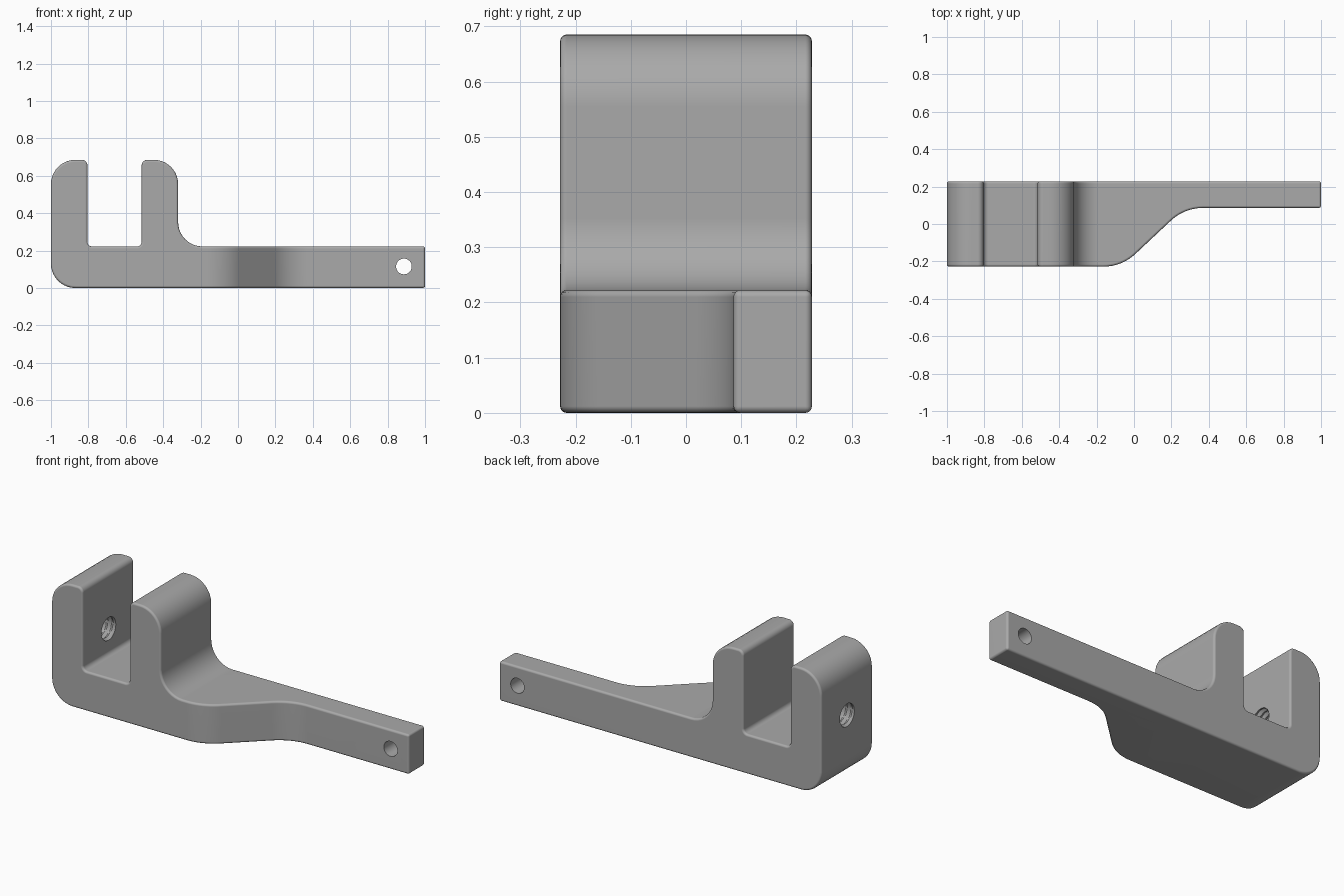
import bpy, bmesh
from math import pi, tan, sin, cos, radians
from mathutils import Vector, Matrix

default = bpy.data.objects.get("Cube")
if default:
    bpy.data.objects.remove(default)

TOP, DECK, HALF = 0.685, 0.222, 0.228

grey = bpy.data.materials.new("plain grey")
grey.use_nodes = True
colour = (0.4, 0.4, 0.4, 1)
grey.diffuse_color = colour
grey.node_tree.nodes["Principled BSDF"].inputs["Base Color"].default_value = colour


def rounded(corners, steps=10):
    """Outline through (u, v, radius) corners, each rounded by an arc."""
    out = []
    for i, (u, v, r) in enumerate(corners):
        p = Vector((u, v))
        if r == 0:
            out.append(p)
            continue
        a = (Vector(corners[i - 1][:2]) - p).normalized()
        b = (Vector(corners[(i + 1) % len(corners)][:2]) - p).normalized()
        half = a.angle(b) / 2
        centre = p + (a + b).normalized() * (r / sin(half))
        start = p + a * (r / tan(half)) - centre
        end = p + b * (r / tan(half)) - centre
        sweep = pi - 2 * half
        for k in range(steps + 1):
            t = k / steps
            out.append(centre + (start * sin((1 - t) * sweep)
                                 + end * sin(t * sweep)) / sin(sweep))
    return out


def finish(name, bm):
    bmesh.ops.recalc_face_normals(bm, faces=bm.faces)
    mesh = bpy.data.meshes.new(name)
    bm.to_mesh(mesh)
    bm.free()
    mesh.materials.append(grey)
    ob = bpy.data.objects.new(name, mesh)
    bpy.context.collection.objects.link(ob)
    return ob


def prism(name, outline, place, low, high):
    """Extrude an outline; place maps (u, v, depth) to a position."""
    bm = bmesh.new()
    face = bm.faces.new([bm.verts.new(place(p.x, p.y, low)) for p in outline])
    new = bmesh.ops.extrude_face_region(bm, geom=[face])["geom"]
    shift = Vector(place(0, 0, high)) - Vector(place(0, 0, low))
    bmesh.ops.translate(bm, vec=shift,
                        verts=[g for g in new if isinstance(g, bmesh.types.BMVert)])
    return finish(name, bm)


def activate(ob):
    bpy.ops.object.select_all(action="DESELECT")
    ob.select_set(True)
    bpy.context.view_layer.objects.active = ob


def cut(ob, tool, operation):
    mod = ob.modifiers.new("cut", "BOOLEAN")
    mod.operation, mod.solver, mod.object = operation, "EXACT", tool
    activate(ob)
    bpy.ops.object.modifier_apply(modifier=mod.name)
    bpy.data.objects.remove(tool)


# Side profile: two upright jaws with a slot, then a low arm
side = rounded([
    (-1, 0, 0.13), (1, 0, 0), (1, DECK, 0),
    (-0.32, DECK, 0.13), (-0.32, TOP, 0.13), (-0.515, TOP, 0.03),
    (-0.515, DECK, 0.025), (-0.805, DECK, 0.025),
    (-0.805, TOP, 0.03), (-1, TOP, 0.13)])
bracket = prism("clamp_bracket", side, lambda u, v, d: (u, d, v), -0.5, 0.5)

# Plan: wide block sweeping into a narrow arm along the back
plan = rounded([
    (-1.2, -HALF, 0), (-0.065, -HALF, 0.25), (0.27, 0.086, 0.25),
    (1.2, 0.086, 0), (1.2, HALF, 0), (-1.2, HALF, 0)])
cut(bracket, prism("plan_cutter", plan, lambda u, v, d: (u, v, d), -0.5, 1),
    "INTERSECT")

# Softened edges
bevel = bracket.modifiers.new("soft edges", "BEVEL")
bevel.width, bevel.segments = 0.012, 4
bevel.limit_method, bevel.angle_limit = "ANGLE", radians(40)
bevel.use_clamp_overlap = False
activate(bracket)
bpy.ops.object.modifier_apply(modifier=bevel.name)

# Pin hole through the arm tip
bm = bmesh.new()
bmesh.ops.create_cone(bm, cap_ends=True, segments=40, radius1=0.042, radius2=0.042,
                      depth=1, matrix=Matrix.Translation((0.887, 0, 0.115))
                      @ Matrix.Rotation(pi / 2, 4, "X"))
cut(bracket, finish("pin_cutter", bm), "DIFFERENCE")

# Threaded hole through the outer jaw
bm = bmesh.new()
sides, pitch, rows = 32, 0.032, 72
rings = []
for j in range(rows + 1):
    x = -1.05 + j * pitch / 8
    ring = []
    for i in range(sides):
        phase = (x / pitch - i / sides) % 1
        r = 0.058 + 0.012 * abs(2 * phase - 1)
        a = 2 * pi * i / sides
        ring.append(bm.verts.new((x, r * cos(a), 0.372 + r * sin(a))))
    rings.append(ring)
for low, high in zip(rings, rings[1:]):
    for i in range(sides):
        k = (i + 1) % sides
        bm.faces.new((low[i], low[k], high[k], high[i]))
bm.faces.new(rings[0])
bm.faces.new(rings[-1])
cut(bracket, finish("thread_cutter", bm), "DIFFERENCE")

# Smooth curves with flat-looking faces
activate(bracket)
bpy.ops.object.shade_smooth_by_angle(angle=radians(30))
weighted = bracket.modifiers.new("even shading", "WEIGHTED_NORMAL")
weighted.keep_sharp = True
